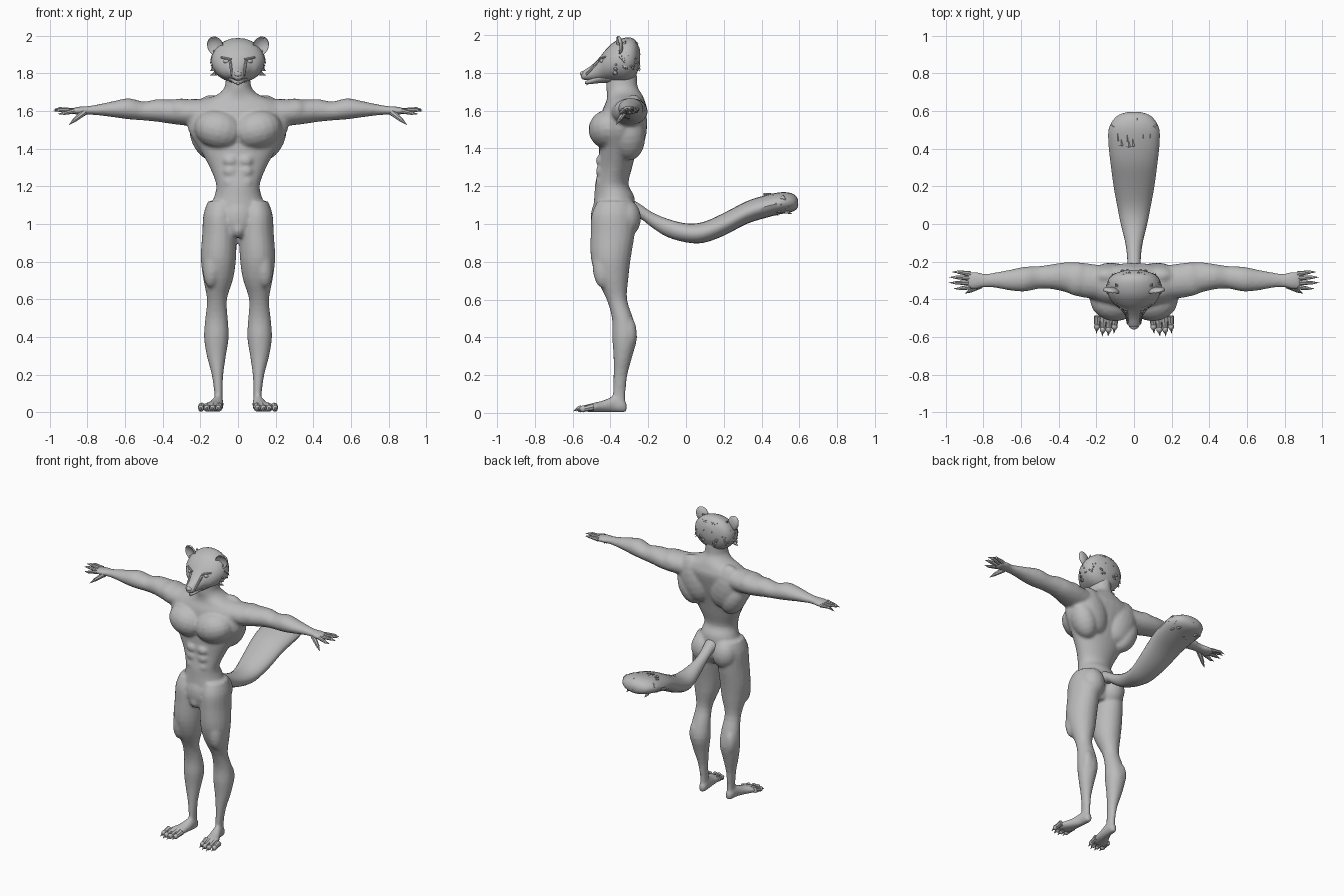
import bpy, bmesh, math, random
from mathutils import Vector, Matrix

random.seed(4)
grey = bpy.data.materials.new("warm_grey")
grey.diffuse_color = (0.5, 0.5, 0.5, 1)


def spline(rings, steps):
    """Catmull-Rom interpolation of section tuples."""
    out = []
    for i in range(len(rings) - 1):
        p = [rings[max(0, min(len(rings) - 1, i + k))] for k in (-1, 0, 1, 2)]
        for s in range(steps):
            t = s / steps
            out.append([0.5 * (2 * b + (c - a) * t + (2 * a - 5 * b + 4 * c - d) * t * t
                               + (3 * b - a - 3 * c + d) * t ** 3) for a, b, c, d in zip(*p)])
    return out + [list(rings[-1])]


def loft(bm, rings, axis, side=1, n=20, steps=3, power=1.0):
    """Sections (x, y, z, half_1, half_2) lying across the given axis."""
    loops = []
    for x, y, z, a, b in spline(rings, steps):
        loop = []
        for k in range(n):
            t = 2 * math.pi * k / n
            c, s = math.cos(t), math.sin(t)
            u = max(a, .002) * math.copysign(abs(c) ** power, c)
            v = max(b, .002) * math.copysign(abs(s) ** power, s)
            off = {'x': (0, u, v), 'y': (u, 0, v), 'z': (u, v, 0)}[axis]
            loop.append(bm.verts.new(((x + off[0]) * side, y + off[1], z + off[2])))
        loops.append(loop)
    for p, q in zip(loops, loops[1:]):
        for k in range(n):
            bm.faces.new((p[k], p[(k + 1) % n], q[(k + 1) % n], q[k]))
    bm.faces.new(loops[0])
    bm.faces.new(loops[-1])


def ball(bm, c, r, tilt=0.0, seg=18):
    """Ellipsoid, tilted about y."""
    m = Matrix.Translation(c) @ Matrix.Rotation(tilt, 4, 'Y') @ Matrix.Diagonal((*r, 1))
    return bmesh.ops.create_uvsphere(bm, u_segments=seg, v_segments=seg // 2 + 1,
                                     radius=1, matrix=m)['verts']


def spike(bm, a, b, r1, r2=0.0, seg=8):
    """Cone or tapered limb from a to b."""
    a, b = Vector(a), Vector(b)
    m = Matrix.Translation((a + b) / 2) @ (b - a).to_track_quat('Z', 'Y').to_matrix().to_4x4()
    bmesh.ops.create_cone(bm, cap_ends=True, segments=seg, radius1=r1, radius2=r2,
                          depth=(b - a).length, matrix=m)


def finish(name, bm, mirror=False, voxel=0, angle=40):
    bmesh.ops.recalc_face_normals(bm, faces=bm.faces)
    me = bpy.data.meshes.new(name)
    bm.to_mesh(me)
    bm.free()
    me.materials.append(grey)
    ob = bpy.data.objects.new(name, me)
    bpy.context.collection.objects.link(ob)
    bpy.ops.object.select_all(action='DESELECT')
    ob.select_set(True)
    bpy.context.view_layer.objects.active = ob
    bpy.ops.object.shade_smooth_by_angle(angle=math.radians(angle))
    if mirror:
        ob.modifiers.new("mirror", 'MIRROR').use_mirror_merge = False
    if voxel:
        rm = ob.modifiers.new("blend", 'REMESH')
        rm.mode, rm.voxel_size, rm.use_smooth_shade = 'VOXEL', voxel, True
        sm = ob.modifiers.new("soften", 'SMOOTH')
        sm.factor, sm.iterations = 0.5, 4
    return ob


# Body: torso, limbs and muscles blended into one skin
bm = bmesh.new()
loft(bm, [(0, -.38, .94, .05, .07), (0, -.385, 1.0, .11, .10), (0, -.38, 1.08, .145, .11),
          (0, -.38, 1.15, .125, .105), (0, -.393, 1.21, .116, .088), (0, -.375, 1.3, .15, .09),
          (0, -.36, 1.4, .205, .10), (0, -.345, 1.5, .265, .115), (0, -.325, 1.6, .265, .118),
          (0, -.32, 1.65, .21, .102), (0, -.325, 1.685, .115, .093), (0, -.34, 1.73, .07, .083),
          (0, -.34, 1.82, .065, .08)], 'z', n=28)
for s in (1, -1):
    # leg
    loft(bm, [(.09, -.38, 1.12, .07, .09), (.098, -.385, 1.05, .086, .115),
              (.098, -.388, .95, .092, .117), (.104, -.398, .82, .094, .106),
              (.105, -.389, .71, .08, .084), (.112, -.366, .6, .053, .054),
              (.114, -.336, .5, .06, .056), (.115, -.325, .4, .066, .066),
              (.115, -.334, .3, .051, .05), (.109, -.347, .2, .031, .037),
              (.104, -.354, .1, .022, .034), (.104, -.355, .04, .024, .036)], 'z', s)
    # foot
    loft(bm, [(.103, -.314, .03, .012, .02), (.104, -.33, .035, .025, .033),
              (.107, -.38, .045, .03, .043), (.122, -.44, .034, .042, .031),
              (.14, -.49, .028, .055, .025), (.148, -.53, .02, .054, .016)], 'y', s)
    # arm and palm
    loft(bm, [(.17, -.31, 1.59, .09, .075), (.28, -.297, 1.593, .092, .07),
              (.36, -.283, 1.597, .08, .064), (.43, -.28, 1.603, .067, .06),
              (.5, -.283, 1.6, .06, .05), (.58, -.293, 1.612, .066, .056),
              (.66, -.298, 1.61, .055, .043), (.73, -.298, 1.607, .042, .031),
              (.79, -.3, 1.604, .036, .023), (.84, -.3, 1.602, .046, .022),
              (.885, -.3, 1.6, .045, .015)], 'x', s)
    ball(bm, (s * .10, -.405, 1.50), (.135, .112, .105), s * -.25)   # chest
    ball(bm, (s * .12, -.275, 1.53), (.11, .07, .16), s * .3)        # upper back
    ball(bm, (s * .17, -.3, 1.46), (.08, .085, .13), s * .4)         # flank
    ball(bm, (s * .30, -.293, 1.605), (.085, .09, .062))             # shoulder
    ball(bm, (s * .14, -.31, 1.645), (.12, .07, .03), s * .2)        # neck slope
    ball(bm, (s * .082, -.318, 1.03), (.084, .08, .1), s * .1)       # buttock
    ball(bm, (s * .135, -.44, .78), (.05, .055, .12), s * -.1)       # thigh
    ball(bm, (s * .135, -.305, .42), (.042, .045, .09))              # calf
    for z in (1.22, 1.28, 1.335):
        ball(bm, (s * .04, -.445, z), (.042, .033, .033))            # belly
ball(bm, (0, -.455, 1.03), (.085, .05, .1))
ball(bm, (0, -.46, .975), (.04, .045, .05))
finish("body", bm, voxel=.01)

# Head with pointed snout
bm = bmesh.new()
loft(bm, [(0, -.555, 1.785, .010, .010), (0, -.543, 1.788, .028, .024),
          (0, -.50, 1.800, .04, .04), (0, -.455, 1.822, .07, .063),
          (0, -.425, 1.84, .107, .083), (0, -.375, 1.86, .138, .108),
          (0, -.31, 1.87, .142, .118), (0, -.268, 1.878, .112, .095),
          (0, -.244, 1.885, .04, .04)], 'y', n=24)
loft(bm, [(0, -.535, 1.748, .008, .006), (0, -.51, 1.755, .024, .015),
          (0, -.46, 1.775, .045, .03), (0, -.40, 1.79, .07, .045)], 'y', n=14)
spike(bm, (0, -.515, 1.755), (0, -.528, 1.732), .012)
finish("head", bm)

# Nose pad
bm = bmesh.new()
ball(bm, (0, -.547, 1.795), (.022, .014, .014), seg=12)
finish("nose", bm)

# Eyes, brows and the ridges running from them to the nose
bm = bmesh.new()
ball(bm, (.06, -.443, 1.864), (.018, .014, .012), seg=12)
spike(bm, (.035, -.458, 1.872), (.09, -.426, 1.885), .008, .005)
spike(bm, (.042, -.462, 1.862), (.032, -.53, 1.79), .009, .006)
finish("eyes", bm, mirror=True)

# Cupped ears
bm = bmesh.new()
ear = ball(bm, (0, 0, 0), (.043, .02, .053), seg=20)
for v in ear:
    r = math.hypot(v.co.x / .043, v.co.z / .053)
    if v.co.y < 0 and r < .85:
        v.co.y += .03 * (1 - r * r)
bm.transform(Matrix.Translation((.12, -.355, 1.945)) @ Matrix.Rotation(.45, 4, 'Y')
             @ Matrix.Rotation(.2, 4, 'Z'))
finish("ears", bm, mirror=True)

# Fur tufts over the cheeks, crown and back of the head
bm = bmesh.new()
for i in range(26):
    a = random.uniform(-.25, 1.5)
    e = random.uniform(-.45, .95)
    d = Vector((math.cos(a) * math.cos(e), math.sin(a) * math.cos(e), math.sin(e)))
    p = Vector((d.x * .136, -.335 + d.y * .082, 1.872 + d.z * .108))
    spike(bm, p, p + d * .014 + Vector((0, .010, -.018 if e < .6 else .008)), .012, seg=5)
for z in (1.80, 1.825, 1.85):
    spike(bm, (.118, -.375, z), (.15, -.365, z - .012), .014, seg=5)
finish("head_fur", bm, mirror=True, angle=20)

# Fingers, thumb and claws
bm = bmesh.new()
for y0, y1, z1, x1 in ((-.265, -.255, 1.607, .935), (-.288, -.283, 1.612, .948),
                       (-.312, -.312, 1.604, .95), (-.334, -.343, 1.588, .925)):
    spike(bm, (.868, y0, 1.601), (x1, y1, z1), .014, .009)
    ball(bm, (x1, y1, z1), (.01, .009, .009), seg=8)
    spike(bm, (x1, y1, z1), (x1 + .035, y1, z1 - .004), .008)
spike(bm, (.815, -.325, 1.595), (.872, -.355, 1.55), .018, .011)
spike(bm, (.868, -.354, 1.553), (.9, -.37, 1.525), .011)
finish("fingers", bm, mirror=True)

# Toes and claws
bm = bmesh.new()
for i in range(4):
    x = .104 + .031 * i
    y = -.545 - (.015 if i in (1, 2) else 0)
    spike(bm, (x - .005, -.49, .032), (x, y, .02), .02, .014)
    ball(bm, (x, y, .021), (.016, .019, .018), seg=10)
    spike(bm, (x, y - .008, .024), (x + .003, y - .038, .008), .010)
finish("toes", bm, mirror=True)

# Broad swept tail
bm = bmesh.new()
loft(bm, [(0, -.30, 1.09, .05, .05), (0, -.24, 1.065, .038, .038), (0, -.18, 1.022, .036, .04),
          (0, -.1, .98, .046, .048), (0, 0, .953, .07, .05), (0, .09, .955, .088, .055),
          (0, .2, .998, .108, .06), (0, .32, 1.06, .124, .06), (0, .42, 1.092, .135, .06),
          (0, .5, 1.11, .135, .058), (0, .55, 1.113, .112, .052), (0, .58, 1.112, .08, .038),
          (0, .594, 1.11, .035, .018)], 'y', n=20)
finish("tail", bm)

# Fur tufts round the tail end
bm = bmesh.new()
for i in range(15):
    t = math.pi * (i / 14)
    p = Vector((.118 * math.cos(t), .47 + .10 * math.sin(t), 1.11 + random.uniform(-.02, .02)))
    out = Vector((math.cos(t) * .02, .008 + .018 * math.sin(t), 0))
    spike(bm, p, p + out, .024, seg=5)
for i in range(14):
    x, y = random.uniform(-.09, .09), random.uniform(.42, .54)
    up = random.choice((1, -1))
    z = 1.105 + up * .054 * math.sqrt(1 - (x / .135) ** 2)
    spike(bm, (x, y - .01, z - up * .008), (x, y + .028, z + up * .006), .013, seg=5)
finish("tail_fur", bm, angle=20)
